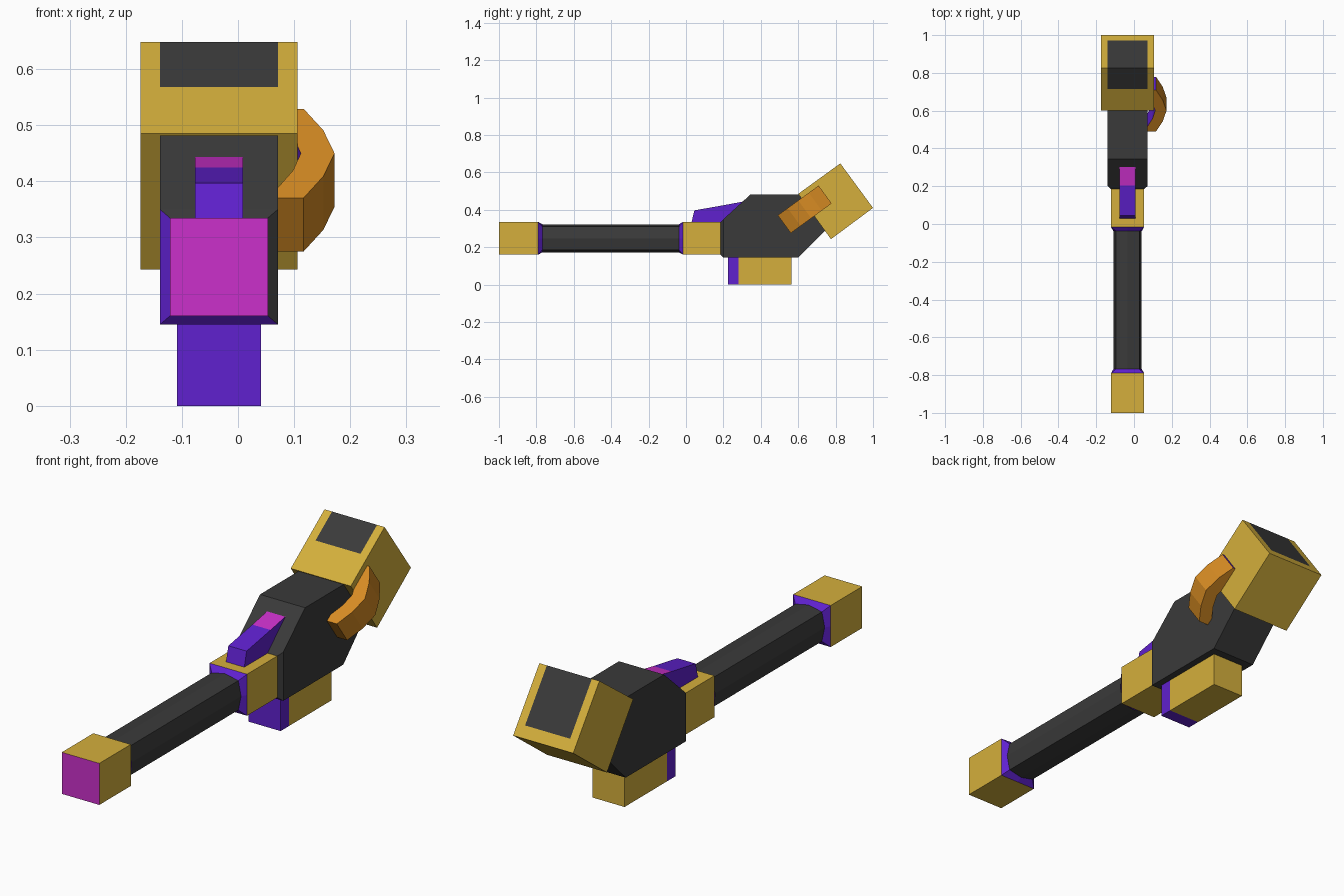
import bpy, bmesh
from math import cos, sin, radians
from mathutils import Vector

if "Cube" in bpy.data.objects:
    bpy.data.objects.remove(bpy.data.objects["Cube"])

CX = -0.034  # centre line of the main parts


def mat(name, rgb):
    m = bpy.data.materials.new(name)
    m.diffuse_color = (*rgb, 1)
    m.use_nodes = True
    m.node_tree.nodes["Principled BSDF"].inputs["Base Color"].default_value = m.diffuse_color
    return m


MATS = [mat("gold", (0.66, 0.43, 0.045)), mat("charcoal", (0.042, 0.042, 0.042)),
        mat("purple", (0.115, 0.015, 0.62)), mat("magenta", (0.6, 0.03, 0.6)),
        mat("orange", (0.68, 0.26, 0.017))]
GOLD, DARK, PURPLE, MAGENTA, ORANGE = range(5)


def loft(name, rings, base, paint=None):
    """Closed skin over matching rings; paint(centre, normal) may return a colour."""
    bm = bmesh.new()
    rows = [[bm.verts.new(p) for p in ring] for ring in rings]
    n = len(rows[0])
    for a, b in zip(rows, rows[1:]):
        for i in range(n):
            j = (i + 1) % n
            bm.faces.new((a[i], a[j], b[j], b[i]))
    bm.faces.new(rows[0])
    bm.faces.new(rows[-1])
    bmesh.ops.recalc_face_normals(bm, faces=bm.faces)
    for f in bm.faces:
        c = paint(f.calc_center_median(), f.normal) if paint else None
        f.material_index = base if c is None else c
    me = bpy.data.meshes.new(name)
    bm.to_mesh(me)
    bm.free()
    for m in MATS:
        me.materials.append(m)
    ob = bpy.data.objects.new(name, me)
    bpy.context.collection.objects.link(ob)
    return ob


def side_prism(name, profile, half_widths, base, paint=None):
    """Side (y, z) profile swept across x."""
    rings = [[(CX + w, y, z) for y, z in profile] for w in half_widths]
    return loft(name, rings, base, paint)


def ring8(y, corner, mid, cz=0.2475):
    """Eight-point section: corners and side midpoints."""
    c, m = corner, mid
    pts = [(c, c), (0, m), (-c, c), (-m, 0), (-c, -c), (0, -m), (c, -c), (m, 0)]
    return [(CX + x, y, cz + z) for x, z in pts]


# Barrel
loft("barrel", [ring8(-0.80, 0.062, 0.075), ring8(0.0, 0.062, 0.075)], DARK)

# Muzzle block with magenta front and purple rear chamfer
loft("muzzle_block",
     [ring8(-1, .0875, .0875), ring8(-.79, .0875, .0875), ring8(-.768, .062, .075)], GOLD,
     lambda c, n: MAGENTA if n.y < -.9 else PURPLE if c.y > -.79 else None)

# Barrel mount block with purple front chamfer
loft("barrel_mount",
     [ring8(-.038, .062, .075), ring8(-.016, .0875, .0875), ring8(.19, .0875, .0875)], GOLD,
     lambda c, n: PURPLE if c.y < -.016 else None)

# Main body and the tapered collar at its front
side_prism("body", [(.2, .145), (.6, .145), (.80, .345), (.74, .482), (.345, .482), (.2, .35)],
           (-.105, .105), DARK)


def rect(y, w, z0, z1):
    return [(CX - w, y, z0), (CX + w, y, z0), (CX + w, y, z1), (CX - w, y, z1)]


loft("body_collar", [rect(.185, .0875, .16, .335), rect(.2, .105, .145, .35)], DARK,
     lambda c, n: PURPLE if n.x < -.3 or n.z < -.3 else None)

# Sight fin on top, purple with a magenta rear
side_prism("top_fin", [(.03, .335), (.045, .397), (.205, .425), (.305, .444), (.305, .335)],
           (-.0425, .0425), PURPLE,
           lambda c, n: MAGENTA if n.z > .5 and c.y > .205 else None)

# Lower magazine: purple front, gold rear
loft("magazine", [rect(y, .075, 0, .15) for y in (.225, .282, .565)], GOLD,
     lambda c, n: PURPLE if c.y < .28 else None)

# Tilted rear box with a dark strip wrapping over its top and back
A, B, C, D = (Vector(p) for p in ((.6, .485), (.825, .648), (1.0, .41), (.775, .243)))
head = [A, A.lerp(B, .51), B, B.lerp(C, .83), C, D]
side_prism("rear_box", head, (-.14, -.105, .105, .14), GOLD,
           lambda c, n: DARK if abs(c.x - CX) < .1 and (
               (n.z > .7 and c.y > .715) or (n.y > .7 and c.z > .45)) else None)

# Curved side handle: outer and inner arcs, tilted with the rear box
T = radians(36)
rings = []
for u, xo, ui, xi in ((-.135, .117, -.135, .055), (-.07, .152, -.052, .098),
                      (0, .172, 0, .112), (.07, .152, .052, .098), (.135, .117, .135, .055)):
    ring = []
    for x, a, v in ((xo, u, 0), (xo, u, .118), (xi, ui, .118), (xi, ui, 0)):
        ring.append((x, .6 + a * cos(T) + v * sin(T), .45 + a * sin(T) - v * cos(T)))
    rings.append(ring)
loft("side_handle", rings, ORANGE,
     lambda c, n: PURPLE if n.x < -.3 or (abs(n.x) < .1 and n.y > .75) else None)
